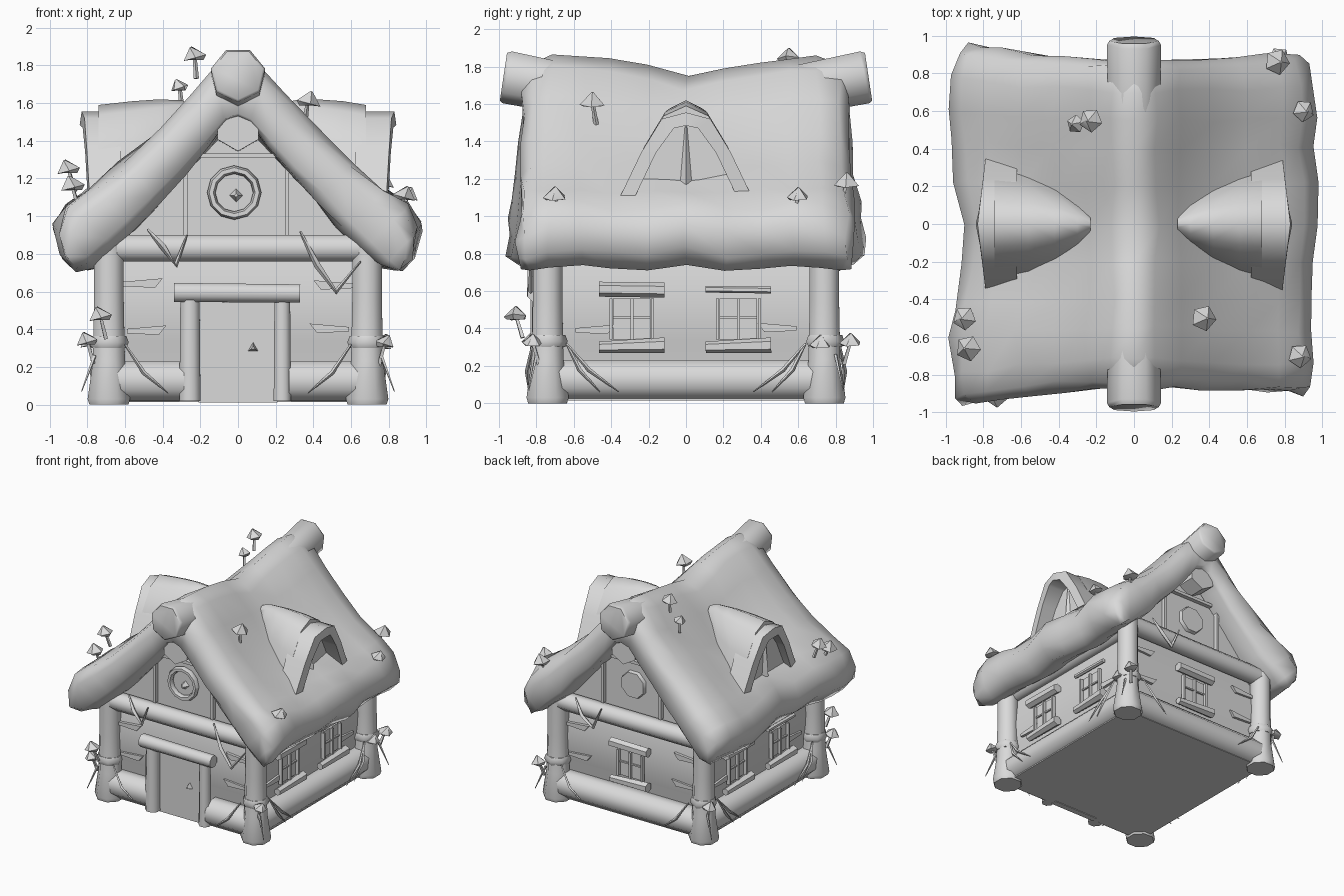
import bpy, bmesh, math, random
from mathutils import Vector, Matrix

if "Cube" in bpy.data.objects:
    bpy.data.objects.remove(bpy.data.objects["Cube"])

random.seed(4)
grey = bpy.data.materials.new("plain_grey")
grey.diffuse_color = (0.7, 0.7, 0.7, 1)
grey.use_nodes = True
grey.node_tree.nodes["Principled BSDF"].inputs["Base Color"].default_value = grey.diffuse_color


def build(name, verts, faces, angle=40, rot=0):
    """Mesh object from points and faces, turned about z, smooth with sharp edges."""
    m = bpy.data.meshes.new(name)
    turn = Matrix.Rotation(math.radians(rot), 3, 'Z')
    m.from_pydata([turn @ Vector(v) for v in verts], [], faces)
    bm = bmesh.new()
    bm.from_mesh(m)
    bmesh.ops.recalc_face_normals(bm, faces=bm.faces)
    bm.to_mesh(m)
    bm.free()
    m.shade_smooth()
    m.set_sharp_from_angle(angle=math.radians(angle))
    m.materials.append(grey)
    ob = bpy.data.objects.new(name, m)
    bpy.context.collection.objects.link(ob)
    return ob


def loft(name, rings, angle=40, rot=0, caps=True):
    """Skin closed rings of equal length."""
    n = len(rings[0])
    verts = [p for r in rings for p in r]
    faces = [(i * n + k, i * n + (k + 1) % n, (i + 1) * n + (k + 1) % n, (i + 1) * n + k)
             for i in range(len(rings) - 1) for k in range(n)]
    if caps:
        faces += [tuple(range(n)), tuple(range(len(verts) - n, len(verts)))]
    return build(name, verts, faces, angle, rot)


def tube(name, pts, radii, sides=8, spin=0.0, rot=0, angle=50):
    """Round or polygonal bar along points; radii per point."""
    pts = [Vector(p) for p in pts]
    rings = []
    for i, p in enumerate(pts):
        t = (pts[min(i + 1, len(pts) - 1)] - pts[max(i - 1, 0)]).normalized()
        side = t.cross(Vector((0, 0, 1)) if abs(t.z) < 0.95 else Vector((0, 1, 0))).normalized()
        up = side.cross(t)
        rings.append([p + radii[i] * (up * math.cos(a) + side * math.sin(a))
                      for a in (2 * math.pi * k / sides + spin for k in range(sides))])
    return loft(name, rings, angle, rot)


def box(name, c, s, rot=0):
    rings = [[(c[0] + sx * s[0] / 2, c[1] + sy * s[1] / 2, c[2] + sz * s[2] / 2)
              for sx, sy in ((-1, -1), (1, -1), (1, 1), (-1, 1))] for sz in (-1, 1)]
    return loft(name, rings, 30, rot)


# ---- thatched roof: paired outer / inner half profile, lofted along y
outer = [(0, 1.84), (.12, 1.78), (.25, 1.64), (.42, 1.47), (.62, 1.30), (.80, 1.16), (.92, 1.06), (.98, .94), (.95, .81)]
inner = [(0, 1.50), (.06, 1.48), (.16, 1.36), (.28, 1.22), (.42, 1.07), (.55, .92), (.66, .82), (.77, .74), (.87, .72)]
half = list(zip(outer, inner))
pairs = [((-o[0], o[1]), (-i[0], i[1])) for o, i in reversed(half[1:])] + half
# stations: y, ridge lift, end rounding, left width, right width
stations = [(-.87, -.04, .5, .97, .97), (-.83, 0, .15, .99, .97), (-.72, .025, 0, .98, .97), (-.55, .015, 0, 1, .96),
            (-.4, .005, 0, .97, .97), (-.2, -.03, 0, .92, .97), (0, -.09, 0, .92, .99), (.2, -.05, 0, .97, 1),
            (.4, -.02, 0, .99, .96), (.55, 0, 0, 1, .98), (.7, .02, 0, .99, .97), (.83, 0, .15, .97, .96), (.87, -.04, .5, .95, .94)]
rings = []
for y, lift, rnd, wl, wr in stations:
    top, low = [], []
    for o, i in pairs:
        mid = ((o[0] + i[0]) / 2, (o[1] + i[1]) / 2)
        for p, out, j in ((o, top, .016), (i, low, .008)):
            x, z = (p[k] + (mid[k] - p[k]) * rnd for k in (0, 1))
            z += lift * (1 - abs(x)) ** 1.5
            if p is o:
                z -= .045 * (1 - (y / .9) ** 2) * math.sin(math.pi * min(abs(x), 1))
            # lumpy eaves
            z += .025 * math.sin(11 * y + 1.5 * (x > 0)) * max(0, abs(x) - .6) / .4
            flare = (.11 if x < 0 else .045) * x * x * (.3 if z < .78 else 1)
            x *= wl if x < 0 else wr
            jit = 0 if abs(p[0]) < .01 else j
            out.append((x + random.uniform(-jit, jit), y * (1 + flare) + random.uniform(-j, j),
                        z + random.uniform(-jit, jit)))
    rings.append(top + low[::-1])
n = len(pairs)
verts = [p for r in rings for p in r]
N = 2 * n
faces = [(i * N + k, i * N + (k + 1) % N, (i + 1) * N + (k + 1) % N, (i + 1) * N + k)
         for i in range(len(rings) - 1) for k in range(N)]
for base in (0, (len(rings) - 1) * N):
    faces += [(base + k, base + k + 1, base + N - 2 - k, base + N - 1 - k) for k in range(n - 1)]
build("thatched_roof", verts, faces, 75)

# ---- ridge beam ends and the smaller beam ends below them
for s, side in ((-1, "front"), (1, "back")):
    tube(side + "_ridge_beam", [(0, s * .55, 1.67), (0, s * .955, 1.75), (0, s * .975, 1.753)], [.14, .148, .135], 7, math.pi, angle=60)
    tube(side + "_lower_ridge_beam", [(0, s * .5, 1.46), (0, s * .84, 1.47)], [.12, .125], 6)

# ---- dormers: rounded hood growing out of the roof, with an arched rim
arch = [(-1, 0), (-.76, .5), (-.40, .88), (0, 1), (.40, .88), (.76, .5), (1, 0)]
rim_out = [(-.35, 1.11), (-.24, 1.34), (-.13, 1.52), (0, 1.555), (.13, 1.52), (.24, 1.34), (.35, 1.11)]
rim_in = [(-.27, 1.11), (-.16, 1.34), (-.065, 1.47), (0, 1.485), (.065, 1.47), (.16, 1.34), (.27, 1.11)]
for s, side, front in ((1, "right", .68), (-1, "left", .74)):
    secs = [(.23, .05, 1.50, 1.59), (.30, .13, 1.40, 1.615), (.42, .22, 1.25, 1.62), (.56, .28, 1.17, 1.61), (front, .30, 1.14, 1.59)]
    loft(side + "_dormer_hood", [[(s * x, w * a, lo + (hi - lo) * b) for a, b in arch] for x, w, lo, hi in secs], 60)
    rings = [[(s * .62, a[0], a[1]), (s * (.83 - .12 * abs(a[0])), a[0], a[1]),
              (s * (.84 - .12 * abs(a[0])), b[0], b[1]), (s * .62, b[0], b[1])] for a, b in zip(rim_out, rim_in)]
    loft(side + "_dormer_rim", rings, 60)
    tube(side + "_dormer_mullion", [(s * front, 0, 1.13), (s * front, 0, 1.48)], [.035, .006], 4)

# ---- log walls, floor and attic block
rings = []
for i in range(9):
    z = .06 + .74 * i / 8
    b = .045 * math.sin(math.pi * max(z - .2, 0) / .62)
    rings.append([(sx * (.62 + b), sy * (.68 + b), z) for sx, sy in ((-1, -1), (1, -1), (1, 1), (-1, 1))])
loft("log_walls", rings, 50)
box("floor", (0, 0, .035), (1.40, 1.50, .04))
gable = [(-.62, .75), (.62, .75), (.62, .86), (0, 1.52), (-.62, .86)]
loft("gable_walls", [[(x, y, z) for x, z in gable] for y in (-.69, .69)], 30)

# ---- base logs, top beams
for s, side in ((-1, "front"), (1, "back")):
    tube(side + "_top_beam", [(-.67, s * .74, .83), (.67, s * .74, .83)], [.075, .075], 8, .39)
tube("back_base_log", [(-.66, .72, .125), (.66, .72, .125)], [.115, .115], 8, .39)
for s, side in ((-1, "left"), (1, "right")):
    tube("front_base_log_" + side, [(s * .27, -.72, .125), (s * .66, -.72, .125)], [.115, .115], 8, .39)
    tube(side + "_base_log", [(s * .65, -.7, .125), (s * .65, .7, .125)], [.115, .115], 8, .39)
    tube(side + "_top_beam", [(s * .64, -.7, .82), (s * .64, .7, .82)], [.07, .07], 8, .39)

# ---- flared corner posts with bands and roots
for sx in (-1, 1):
    for sy in (-1, 1):
        px, py = sx * .685, sy * .74
        tube("corner_post", [(px, py, 0), (px, py, .03), (px, py, .23), (px, py, .55), (px, py, .86)],
             [.112, .122, .092, .085, .085], 8, .39, angle=50)
        tube("post_band", [(px, py, .30), (px, py, .33), (px, py, .365)], [.094, .108, .095], 7)
        tube("front_root", [(sx * .60, sy * .82, .32), (sx * .50, sy * .85, .17), (sx * .37, sy * .84, .06)], [.006, .012, .002], 4)
        for k in (0, 1):
            tube("side_root", [(sx * .74, sy * .64, .32), (sx * .775, sy * (.52 + .05 * k), .18), (sx * .77, sy * (.36 + .1 * k), .06)],
                 [.006, .012, .002], 4)
        tube("outer_root", [(sx * .76, sy * .80, .26), (sx * .83, sy * .84, .07)], [.01, .003], 4)

# ---- door with frame
box("door", (0, -.735, .28), (.42, .05, .54))
for x, w in ((-.255, .055), (.235, .045)):
    tube("door_post", [(x, -.78, .02), (x, -.78, .58)], [w * 1.1, w], 8, .39)
tube("door_lintel", [(-.34, -.80, .595), (.33, -.80, .59)], [.055, .052], 8, .39)
tube("door_handle", [(.08, -.75, .3), (.08, -.80, .3)], [.035, .012], 3)


# ---- windows on the side and back walls
def window(rot, u, d, thick):
    box("window_pane", (u, -d, .45), (.20, .02, .22), rot)
    for k in (-1, 0, 1):
        box("window_bar", (u + k * .112, -d - .02, .45), (.016, .03, .22), rot)
    box("window_crossbar", (u, -d - .015, .46), (.20, .015, .012), rot)
    tube("window_lintel", [(u - .175, -d - .03, .61), (u + .175, -d - .03, .605)], [thick, thick], 6, 0, rot)
    tube("window_sill", [(u - .175, -d - .03, .30), (u + .175, -d - .03, .31)], [.03, .042], 6, 0, rot)


for rot in (90, -90):
    window(rot, -.29, .665, .04)
    window(rot, .28, .665, .018)
window(180, 0, .725, .04)

# ---- gable framing and round windows
for rot in (0, 180):
    for x in (-.28, .26):
        box("gable_stud", (x, -.70, 1.10), (.022, .05, .40), rot)
    box("gable_crossbar", (0, -.70, 1.32), (.40, .05, .025), rot)
rings = [[(-.02 + (.122 + .022 * math.cos(b)) * math.cos(a), -.705 + .03 * math.sin(b), 1.125 + (.122 + .022 * math.cos(b)) * math.sin(a))
          for b in (math.pi * k / 3 for k in range(6))] for a in (2 * math.pi * j / 12 for j in range(13))]
loft("round_window_ring", rings, 60, caps=False)
tube("round_window_knob", [(-.01, -.69, 1.11), (-.01, -.74, 1.11)], [.035, .01], 4)
tube("back_round_window", [(0, .68, 1.12), (0, .72, 1.12)], [.12, .11], 8, .39)

# ---- split bark slivers on the walls
slivers = [(-.48, .39), (.48, .40), (-.50, .64), (.50, .63)]
for rot, d in ((0, .725), (180, .725), (90, .665), (-90, .665)):
    for u, z in slivers[:2 if rot in (90, -90) else 4]:
        g = 1 if u > 0 else -1
        loft("bark_sliver", [[(u - g * .10, y, z + .03), (u + g * .11, y, z + .012), (u + g * .11, y, z - .012), (u - g * .06, y, z - .02)]
                             for y in (-d + .05, -d - .012)], 30, rot)

# ---- hanging vines
for pts in ([(-.48, -.78, .93), (-.40, -.83, .84), (-.33, -.82, .74), (-.27, -.82, .90)],
            [(.33, -.80, .92), (.42, -.83, .74), (.52, -.83, .60), (.65, -.83, .76)],
            [(.48, .80, .92), (.40, .83, .80), (.30, .82, .72), (.22, .82, .90)]):
    tube("hanging_vine", pts, [.006, .018, .016, .005], 4)

# ---- mushrooms: cap centre and size
shrooms = [(-.23, .55, 1.84, .065), (-.31, .53, 1.68, .05), (.37, -.50, 1.60, .07), (.88, -.70, 1.10, .065),
           (.76, .86, 1.17, .07), (.90, .60, 1.10, .06), (-.90, -.50, 1.24, .065), (-.88, -.66, 1.15, .07),
           (-.73, -.91, .46, .065), (-.80, -.82, .33, .06), (.78, -.82, .32, .055), (.77, .88, .32, .06),
           (.76, .72, .31, .06), (-.78, .80, .32, .06)]
for x, y, z, r in shrooms:
    tube("mushroom_stem", [(x * .96, y * .96, z - .11), (x, y, z + .01)], [.014, .01], 4)
    lean = .02 if x > 0 else -.02
    tube("mushroom_cap", [(x, y, z - .012), (x, y, z), (x + lean, y, z + r * .9)], [r * .75, r, .006], 5, r * 30)
